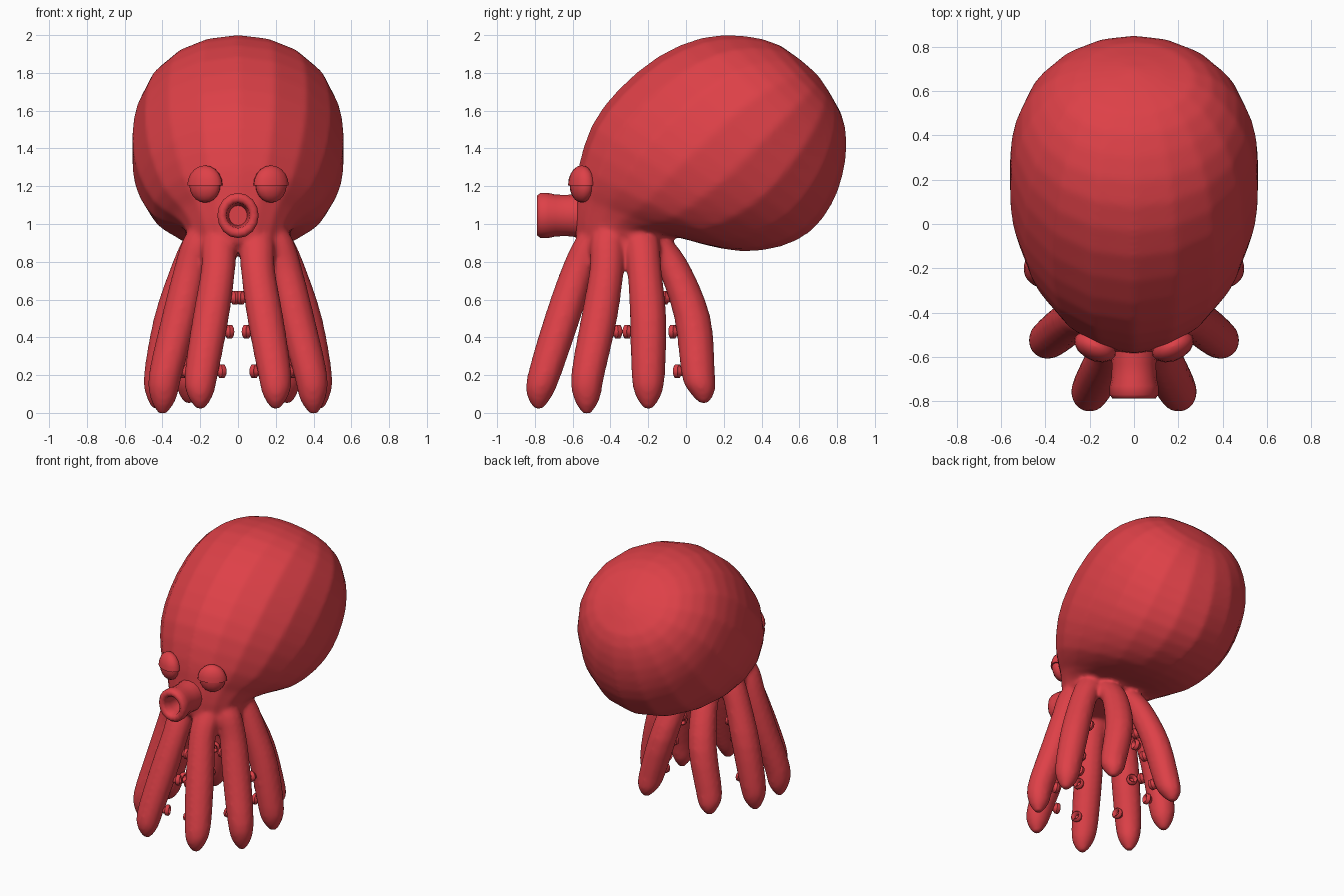
import bpy, math
from mathutils import Vector, Matrix

if "Cube" in bpy.data.objects:
    bpy.data.objects.remove(bpy.data.objects["Cube"])

red = bpy.data.materials.new("coral red")
red.use_nodes = True
red.diffuse_color = (0.73, 0.052, 0.064, 1)
red.node_tree.nodes["Principled BSDF"].inputs["Base Color"].default_value = red.diffuse_color


def spline(rows, steps):
    """Catmull-Rom interpolation through rows of numbers."""
    rows = [Vector(r) for r in rows]
    out = []
    for i in range(len(rows) - 1):
        a, b, c = rows[max(i - 1, 0)], rows[i], rows[i + 1]
        d = rows[min(i + 2, len(rows) - 1)]
        for s in range(steps):
            t = s / steps
            out.append(b + (c - a) * (t / 2) + (a * 2 - b * 5 + c * 4 - d) * (t * t / 2)
                       + (b * 3 - a - c * 3 + d) * (t ** 3 / 2))
    return out + [rows[-1]]


def loft(name, rings):
    """Skin a list of equal rings and close both ends."""
    n = len(rings[0])
    verts = [v for ring in rings for v in ring]
    faces = [(k * n + i, k * n + (i + 1) % n, (k + 1) * n + (i + 1) % n, (k + 1) * n + i)
             for k in range(len(rings) - 1) for i in range(n)]
    faces += [tuple(reversed(range(n))), tuple(range(len(verts) - n, len(verts)))]
    mesh = bpy.data.meshes.new(name)
    mesh.from_pydata(verts, [], faces)
    mesh.materials.append(red)
    obj = bpy.data.objects.new(name, mesh)
    bpy.context.collection.objects.link(obj)
    bpy.ops.object.select_all(action="DESELECT")
    obj.select_set(True)
    bpy.context.view_layer.objects.active = obj
    bpy.ops.object.mode_set(mode="EDIT")
    bpy.ops.mesh.select_all(action="SELECT")
    bpy.ops.mesh.normals_make_consistent(inside=False)
    bpy.ops.object.mode_set(mode="OBJECT")
    bpy.ops.object.shade_smooth_by_angle(angle=math.radians(60))
    return obj


def circle(n):
    return [(math.cos(2 * math.pi * i / n), math.sin(2 * math.pi * i / n)) for i in range(n)]


def lathe(name, profile, place, n):
    """Turn (radius, height) pairs about local z, then place."""
    return loft(name, [[place @ Vector((c * r, s * r, h)) for c, s in circle(n)]
                       for r, h in profile])


def facing(pos, direction):
    return Matrix.Translation(pos) @ direction.to_track_quat("Z", "Y").to_matrix().to_4x4()


# Head and mantle: front y, front z, back y, back z, half width
sections = [
    (-.50, .86, -.17, .86, .17), (-.58, .90, -.10, .89, .25),
    (-.595, 1.02, -.07, .935, .285), (-.585, 1.15, .10, .89, .345),
    (-.57, 1.30, .30, .855, .45), (-.50, 1.52, .50, .88, .53),
    (-.36, 1.71, .66, .96, .565), (-.15, 1.885, .77, 1.10, .56),
    (.08, 1.985, .83, 1.26, .515), (.30, 1.997, .85, 1.43, .42),
    (.50, 1.945, .82, 1.59, .275), (.675, 1.81, .705, 1.78, .012),
]
rings = []
for fy, fz, by, bz, w in spline(sections, 2):
    front, back = Vector((0, fy, fz)), Vector((0, by, bz))
    mid, half = (front + back) / 2, (front - back) / 2
    rings.append([mid + half * c + Vector((w * s, 0, 0)) for c, s in circle(18)])
body = loft("body", rings)

# Arms: sucker direction and its alternating twist in degrees, then the centre line
radii = (.06, .092, .092, .098, .09, .068, .022)
arms = {
    "front": (160, 0, [(.09, -.43, 1.04), (.10, -.495, .92), (.105, -.57, .76),
                       (.145, -.655, .5), (.195, -.75, .2), (.2, -.775, .09), (.2, -.78, .02)]),
    "front_side": (140, -30, [(.15, -.40, 1.04), (.20, -.415, .92), (.25, -.42, .76),
                              (.31, -.46, .5), (.385, -.52, .2), (.395, -.525, .07),
                              (.4, -.525, -.005)]),
    "back_side": (220, 30, [(.15, -.26, 1.04), (.20, -.235, .92), (.27, -.22, .76),
                            (.35, -.20, .5), (.41, -.20, .2), (.42, -.20, .09),
                            (.43, -.20, .02)]),
    "back": (255, 0, [(.08, -.23, 1.0), (.09, -.16, .91), (.11, -.06, .76),
                      (.16, .035, .5), (.235, .065, .2), (.25, .085, .11), (.26, .095, .05)]),
}
sucker = [(.018, -.025), (.027, .016), (.038, .022), (.038, .042),
          (.03, .048), (.022, .044), (.017, .018)]
limbs = []

for side, mirror in (("left", 1), ("right", -1)):
    for arm, (angle, twist, points) in arms.items():
        path = spline([(x * mirror, y, z, r) for (x, y, z), r in zip(points, radii)], 3)
        limbs.append(loft("arm", [[Vector((x + r * c, y + r * s, z)) for c, s in circle(12)]
                                  for x, y, z, r in path]))
        # Suckers on the inner face of each arm
        for height, turn in ((.61, -twist), (.43, twist), (.22, -twist)):
            a = math.radians(angle + turn)
            inward = Vector((mirror * math.cos(a), math.sin(a), 0))
            i = next(k for k, p in enumerate(path) if p.z < height)
            p, q = path[i - 1], path[i]
            p = p.lerp(q, (p.z - height) / (p.z - q.z))
            lathe(f"sucker_{arm}_{side}", sucker,
                  facing(p.xyz + inward * (p.w - .01), inward), 10)

    # Eyeball with a wider upper lid
    place = (Matrix.Translation((.175 * mirror, -.552, 1.205))
             @ Matrix.Rotation(math.radians(25 * mirror), 4, "Z")
             @ Matrix.Diagonal((1, .65, 1, 1)))
    arc = [math.pi * k / 10 for k in range(11)]
    lathe(f"eyeball_{side}",
          [(.088 * max(math.sin(t), .01), -.092 * math.cos(t)) for t in arc], place, 14)
    lathe(f"eyelid_{side}",
          [(.001, -.005)] + [(.1 * max(math.cos(t), .01), .105 * math.sin(t)) for t in arc[:6]],
          place, 14)

# Fuse the arms into the head with a soft blend
bpy.ops.object.select_all(action="DESELECT")
for obj in limbs + [body]:
    obj.select_set(True)
bpy.context.view_layer.objects.active = body
bpy.ops.object.join()
remesh = body.modifiers.new("fuse", "REMESH")
remesh.mode = "VOXEL"
remesh.voxel_size = .014
remesh.use_smooth_shade = True
soften = body.modifiers.new("soften", "SMOOTH")
soften.factor = .5
soften.iterations = 10
for modifier in (remesh.name, soften.name):
    bpy.ops.object.modifier_apply(modifier=modifier)
body.name = "head_mantle_and_arms"

# Siphon: a flared tube with an oval mouth
siphon = [(.115, 0), (.103, .13), (.104, .19), (.113, .23), (.113, .27),
          (.1, .288), (.077, .288), (.063, .272), (.058, .22), (.05, .12)]
lathe("siphon", siphon,
      Matrix.Translation((0, -.5, 1.045)) @ Matrix.Diagonal((.97, 1, 1.06, 1))
      @ Matrix.Rotation(math.pi / 2, 4, "X"), 16)
